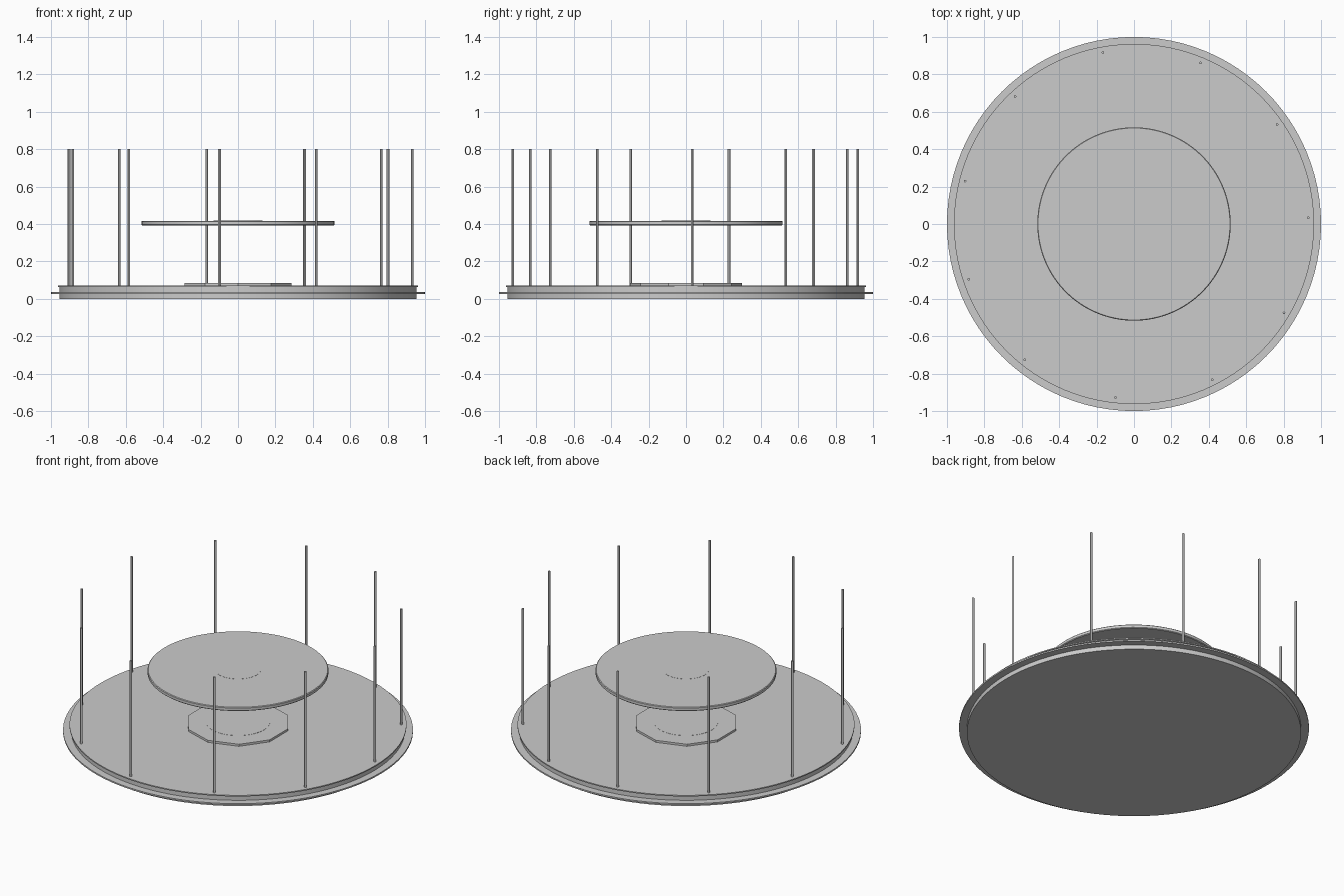
import bpy, bmesh, math

if "Cube" in bpy.data.objects:
    bpy.data.objects.remove(bpy.data.objects["Cube"])


def lathe(name, profile, sides=96, start=90.0, smooth=True):
    """Closed solid of revolution from (radius, z) points, bottom to top."""
    bm = bmesh.new()
    rings = []
    for r, z in profile:
        ring = []
        for i in range(sides):
            a = math.radians(start) + 2 * math.pi * i / sides
            ring.append(bm.verts.new((r * math.cos(a), r * math.sin(a), z)))
        rings.append(ring)
    for lo, hi in zip(rings, rings[1:]):
        for i in range(sides):
            j = (i + 1) % sides
            bm.faces.new((lo[i], lo[j], hi[j], hi[i]))
    bm.faces.new(rings[0][::-1])
    bm.faces.new(rings[-1])
    mesh = bpy.data.meshes.new(name)
    bm.to_mesh(mesh)
    bm.free()
    ob = bpy.data.objects.new(name, mesh)
    bpy.context.collection.objects.link(ob)
    if smooth:
        bpy.ops.object.select_all(action='DESELECT')
        ob.select_set(True)
        bpy.context.view_layer.objects.active = ob
        bpy.ops.object.shade_smooth_by_angle(angle=math.radians(30))
    return ob


# Base platform: side wall, thin protruding flange, slim lip at the top
lathe("base_platform", [
    (0.955, 0.0), (0.955, 0.027), (1.0, 0.027), (1.0, 0.036),
    (0.955, 0.036), (0.955, 0.064), (0.963, 0.064), (0.963, 0.071)])

# Ten-sided centre plate with a round inlay
lathe("centre_plate", [(0.30, 0.071), (0.30, 0.084)], sides=10, smooth=False)
lathe("centre_plate_inlay", [(0.183, 0.080), (0.183, 0.085)], sides=64)

# Floating upper disc with a round inlay
lathe("upper_disc", [(0.513, 0.393), (0.517, 0.397), (0.517, 0.413), (0.513, 0.417)])
lathe("upper_disc_inlay", [(0.132, 0.412), (0.132, 0.418)], sides=64)

# Eleven slender poles around the rim
POLES = 11
for i in range(POLES):
    a = math.radians(2.1) + 2 * math.pi * i / POLES
    pole = lathe(f"pole_{i + 1}", [(0.007, 0.065), (0.007, 0.80)], sides=12)
    pole.location = (0.932 * math.cos(a), 0.932 * math.sin(a), 0)
